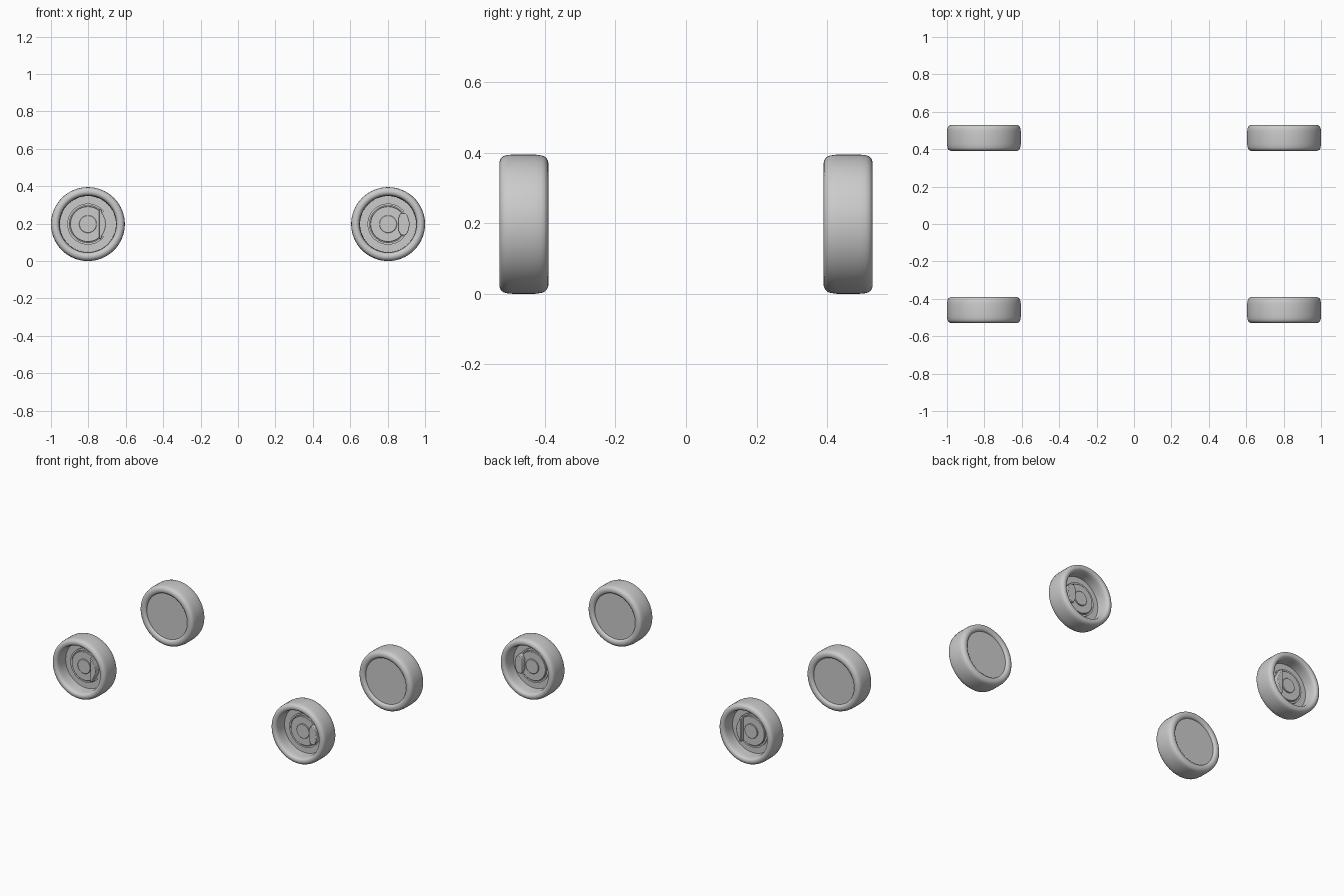
import bpy, bmesh, math

if "Cube" in bpy.data.objects:
    bpy.data.objects.remove(bpy.data.objects["Cube"])

R = 0.1975           # tyre radius, also axle height
AXLE_X = 0.8025


def finish(bm, name, angle=40):
    bmesh.ops.remove_doubles(bm, verts=bm.verts, dist=1e-5)
    bmesh.ops.recalc_face_normals(bm, faces=bm.faces)
    me = bpy.data.meshes.new(name)
    bm.to_mesh(me)
    bm.free()
    ob = bpy.data.objects.new(name, me)
    bpy.context.collection.objects.link(ob)
    bpy.context.view_layer.objects.active = ob
    ob.select_set(True)
    bpy.ops.object.shade_smooth_by_angle(angle=math.radians(angle))
    ob.select_set(False)
    return ob


def lathe(name, profile, cx, side, closed=False, steps=64):
    """Revolve (radius, distance from centre line) about the axle."""
    bm = bmesh.new()
    rings = [[bm.verts.new((cx + r * math.cos(2 * math.pi * i / steps), side * d,
                            R + r * math.sin(2 * math.pi * i / steps)))
              for i in range(steps)] for r, d in profile]
    pairs = list(zip(rings, rings[1:]))
    if closed:
        pairs.append((rings[-1], rings[0]))
    for a, b in pairs:
        for i in range(steps):
            j = (i + 1) % steps
            bm.faces.new((a[i], a[j], b[j], b[i]))
    if not closed:
        bm.faces.new(rings[0])
        bm.faces.new(rings[-1])
    return finish(bm, name)


def plate(name, outline, d0, d1, cx, side, bevel=0.0):
    """Extrude an (x, z) outline along the axle."""
    bm = bmesh.new()
    a, b = [[bm.verts.new((cx + x, side * d, R + z)) for x, z in outline]
            for d in (d0, d1)]
    bm.faces.new(a)
    bm.faces.new(b)
    n = len(a)
    for i in range(n):
        j = (i + 1) % n
        bm.faces.new((a[i], a[j], b[j], b[i]))
    ob = finish(bm, name)
    if bevel:
        m = ob.modifiers.new("bevel", 'BEVEL')
        m.width, m.segments = bevel, 2
    return ob


def arc(r, a0, a1, n):
    return [(r * math.cos(math.radians(a0 + (a1 - a0) * i / n)),
             r * math.sin(math.radians(a0 + (a1 - a0) * i / n))) for i in range(n + 1)]


tyre = [(0.149, 0.412), (0.150, 0.402), (0.153, 0.396), (0.159, 0.392), (0.168, 0.390),
        (0.178, 0.391), (0.186, 0.395), (0.192, 0.401), (0.195, 0.410), (R, 0.428),
        (R, 0.492), (0.196, 0.508), (0.193, 0.518), (0.187, 0.525), (0.178, 0.529),
        (0.169, 0.529), (0.161, 0.526), (0.156, 0.520), (0.153, 0.510), (0.151, 0.490),
        (0.150, 0.440)]
wheel_disc = [(0.151, 0.406), (0.151, 0.444)]
brake_disc = [(0.095, 0.442), (0.095, 0.458), (0.093, 0.460), (0.060, 0.460)]
hub = [(0.047, 0.455), (0.047, 0.466), (0.045, 0.468)]
shield = arc(0.110, 38, 322, 40) + arc(0.099, 322, 38, 40)

# caliper outlines: slim tall one on the -x axle, stout one on the +x axle
slim = [(0.060, -0.080), (0.070, -0.080)] + arc(0.096, -38, 38, 8) + [(0.070, 0.080), (0.060, 0.080)]
stout = [(0.056, -0.034), (0.068, -0.060), (0.092, -0.060)] + arc(0.114, -24, 24, 6) \
    + [(0.092, 0.060), (0.068, 0.060), (0.056, 0.034)]

for cx, end in ((-AXLE_X, "left"), (AXLE_X, "right")):
    for side, row in ((-1, "front"), (1, "back")):
        tag = f"_{row}_{end}"
        lathe("tyre" + tag, tyre, cx, side, closed=True)
        lathe("wheel_disc" + tag, wheel_disc, cx, side)
        lathe("brake_disc" + tag, brake_disc, cx, side)
        lathe("hub" + tag, hub, cx, side, steps=32)
        plate("brake_shield" + tag, shield, 0.443, 0.453, cx, side)
        outline = slim if end == "left" else stout
        plate("caliper" + tag, outline, 0.443, 0.486, cx, side, 0.004)
